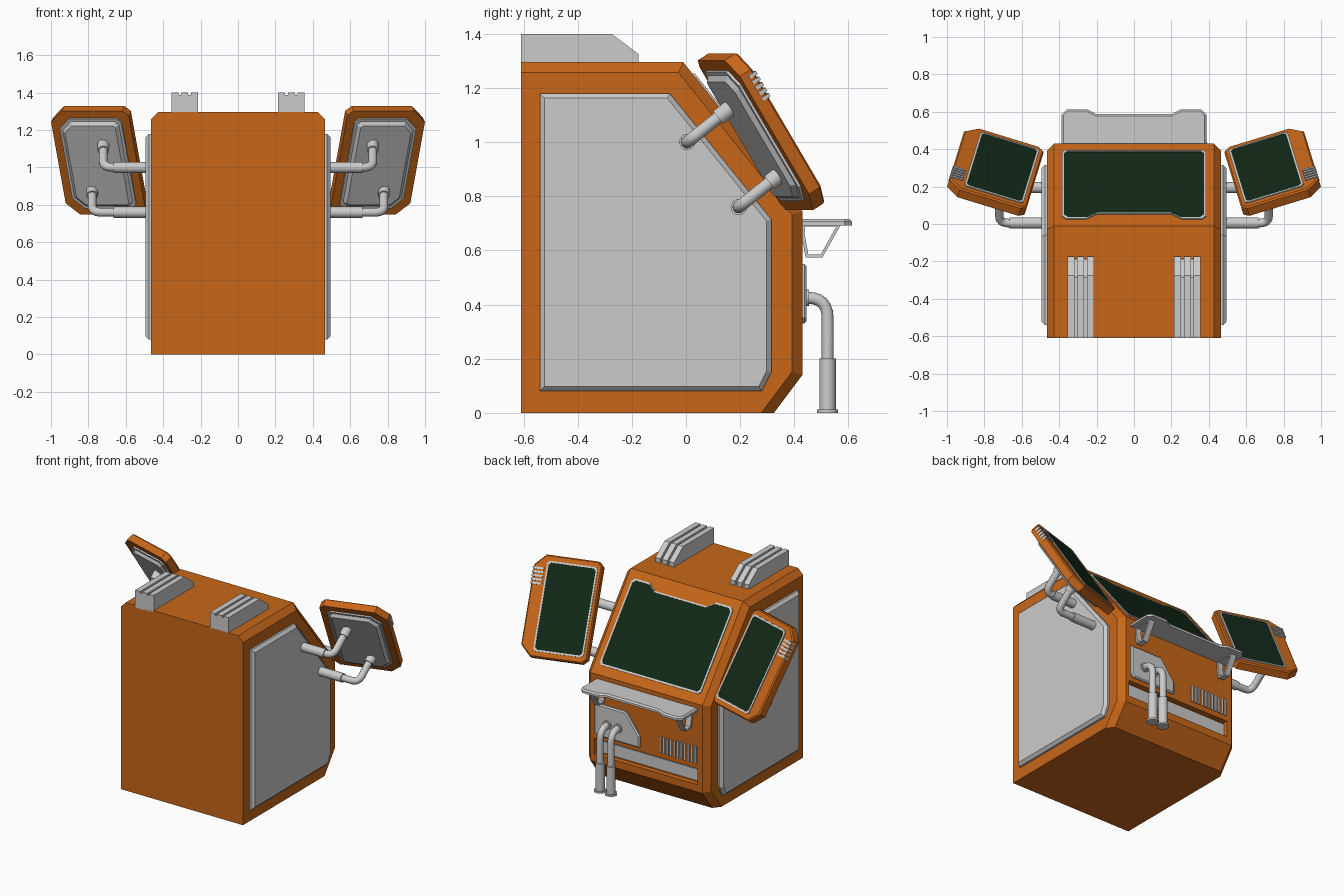
import bpy, bmesh, math
from mathutils import Matrix, Vector

if "Cube" in bpy.data.objects:
    bpy.data.objects.remove(bpy.data.objects["Cube"])


def material(name, rgb):
    m = bpy.data.materials.new(name)
    m.diffuse_color = (*rgb, 1)
    m.use_nodes = True
    m.node_tree.nodes["Principled BSDF"].inputs["Base Color"].default_value = m.diffuse_color
    return m


ORANGE = material("orange_paint", (0.58, 0.135, 0.01))
GLASS = material("dark_green_glass", (0.006, 0.022, 0.009))


def frame(x, y, z, o=(0, 0, 0)):
    m = Matrix((x, y, z)).transposed().to_4x4()
    m.translation = o
    return m


SIDE = frame((0, 1, 0), (0, 0, 1), (1, 0, 0))       # profile in y,z extruded along x
BACK = frame((-1, 0, 0), (0, 0, 1), (0, 1, 0))      # profile in -x,z extruded along y
FLAT = Matrix.Identity(4)


def finish(name, bm, mat=None, mirror=False):
    bmesh.ops.recalc_face_normals(bm, faces=bm.faces)
    me = bpy.data.meshes.new(name)
    bm.to_mesh(me)
    bm.free()
    ob = bpy.data.objects.new(name, me)
    bpy.context.collection.objects.link(ob)
    if mat:
        me.materials.append(mat)
    if mirror:
        ob.modifiers.new("mirror", 'MIRROR')
    return ob


def prism(name, pts, z0, z1, m=FLAT, mat=None, mirror=False, bevel=0, hole=None):
    """Extruded outline, optionally with a bevelled top rim or a matching hole."""
    bm = bmesh.new()
    n = len(pts)
    loops = [[bm.verts.new((x, y, z)) for x, y in p]
             for p in ([pts, hole] if hole else [pts]) for z in (z0, z1)]
    pairs = [(0, 1), (2, 3), (0, 2), (1, 3)] if hole else [(0, 1)]
    for a, b in pairs:
        for i in range(n):
            j = (i + 1) % n
            bm.faces.new((loops[a][i], loops[a][j], loops[b][j], loops[b][i]))
    if not hole:
        bm.faces.new(loops[0])
        cap = bm.faces.new(loops[1])
        if bevel:
            bmesh.ops.recalc_face_normals(bm, faces=bm.faces)
            bmesh.ops.bevel(bm, geom=list(cap.edges), offset=bevel, segments=1,
                            profile=0.5, affect='EDGES')
    bm.transform(m)
    return finish(name, bm, mat, mirror)


def rect(x0, x1, y0, y1, c=(0, 0, 0, 0)):
    """Rectangle with corner cuts: right-top, left-top, left-bottom, right-bottom."""
    a, b, d, e = c
    p = [(x1, y1 - a), (x1 - a, y1), (x0 + b, y1), (x0, y1 - b),
         (x0, y0 + d), (x0 + d, y0), (x1 - e, y0), (x1, y0 + e)]
    return list(dict.fromkeys(p))


def scaled(pts, d):
    """Shrink an outline by about d on every side."""
    xs, ys = [p[0] for p in pts], [p[1] for p in pts]
    cx, cy = (min(xs) + max(xs)) / 2, (min(ys) + max(ys)) / 2
    kx, ky = 1 - 2 * d / (max(xs) - min(xs)), 1 - 2 * d / (max(ys) - min(ys))
    return [(cx + (x - cx) * kx, cy + (y - cy) * ky) for x, y in pts]


def tube(name, path, r, mirror=False, bend=0.05):
    """Round pipe along a path with softened corners."""
    v = [Vector(p) for p in path]
    pts = [v[0]]
    for a, b, c in zip(v, v[1:], v[2:]):
        p, q = b + (a - b).normalized() * bend, b + (c - b).normalized() * bend
        pts += [p.lerp(b, t / 6).lerp(b.lerp(q, t / 6), t / 6) for t in range(7)]
    pts.append(v[-1])
    cu = bpy.data.curves.new(name, 'CURVE')
    cu.dimensions = '3D'
    cu.bevel_depth, cu.bevel_resolution, cu.use_fill_caps = r, 6, True
    s = cu.splines.new('POLY')
    s.points.add(len(pts) - 1)
    for sp, p in zip(s.points, pts):
        sp.co = (*p, 1)
    tmp = bpy.data.objects.new(name, cu)
    me = bpy.data.meshes.new_from_object(tmp)
    bpy.data.objects.remove(tmp)
    bm = bmesh.new()
    bm.from_mesh(me)
    bmesh.ops.remove_doubles(bm, verts=bm.verts, dist=1e-5)
    ob = finish(name, bm, None, mirror)
    bpy.ops.object.select_all(action='DESELECT')
    ob.select_set(True)
    bpy.context.view_layer.objects.active = ob
    bpy.ops.object.shade_smooth_by_angle(angle=math.radians(40))
    return ob


# Cabinet body, with chamfered long edges and a slot cut in the control side
profile = [(-0.61, 0), (0.325, 0), (0.43, 0.14), (0.43, 0.745), (-0.01, 1.295), (-0.61, 1.295)]
body = prism("cabinet_body", profile, -0.465, 0.465, SIDE, ORANGE)
bm = bmesh.new()
bm.from_mesh(body.data)
rim = []
for e in bm.edges:
    a, b = (w.co for w in e.verts)
    if abs(a.x - b.x) < 1e-4 and max(a.z, b.z) > 0.01 and max(a.y, b.y) > -0.6:
        rim.append(e)
bmesh.ops.bevel(bm, geom=rim, offset=0.038, segments=1, profile=0.5, affect='EDGES')
bm.to_mesh(body.data)
bm.free()
cutter = prism("slot_cutter", rect(-0.40, 0.39, 0.19, 0.30), 0.395, 0.5, BACK)
cutter.hide_render = True
cutter.hide_set(True)
cut = body.modifiers.new("slot", 'BOOLEAN')
cut.operation, cut.object, cut.solver = 'DIFFERENCE', cutter, 'EXACT'
prism("slot_panel", rect(-0.395, 0.385, 0.205, 0.285), 0.38, 0.41, BACK)

# Side panels
panel = [(-0.54, 0.08), (0.28, 0.08), (0.315, 0.15), (0.315, 0.715), (-0.06, 1.18), (-0.54, 1.18)]
prism("side_panel", panel, 0.45, 0.495, SIDE, None, True, 0.018)

# Roof vents
def vent(h):
    return [(-0.61, 1.28), (-0.175 - h, 1.28), (-0.175 - h, 1.325 - h),
            (-0.275 - h, 1.40 - h), (-0.61, 1.40 - h)]
prism("vent_base", vent(0.012), 0.218, 0.352, SIDE, None, True)
for i in range(3):
    x = 0.214 + i * 0.052
    prism("vent_ridge", vent(0), x, x + 0.038, SIDE, None, True)

# Main sloped screen
u = Vector((0, -0.44, 0.55)).normalized()
n = Vector((0, u.z, -u.y))
slope = frame((-1, 0, 0), u, n, (0, 0.21, 1.02))
half = [(0.20, 0.256), (0.255, 0.296), (0.365, 0.296), (0.385, 0.275), (0.385, -0.272), (0.37, -0.29)]
outline = half + [(-x, y) for x, y in reversed(half)]
prism("main_screen_frame", outline, -0.02, 0.007, slope, hole=scaled(outline, 0.012))
prism("main_screen_glass", scaled(outline, 0.008), -0.015, 0.003, slope, GLASS)

# Swivel monitors: local +x points inward, +y up, +z toward the viewer
t, k = math.radians(17), math.radians(31.6)
ax = Vector((-math.cos(t), -math.sin(t), 0))
up = Vector((math.sin(t) * math.sin(k), -math.cos(t) * math.sin(k), math.cos(k)))
mon = frame(ax, up, ax.cross(up), (0.743, 0.285, 1.04))
back = frame(-ax, up, up.cross(ax), (0.743, 0.285, 1.04))
shell = rect(-0.22, 0.22, -0.325, 0.325, (0.03, 0.07, 0.07, 0.03))
prism("monitor_shell", shell, -0.028, 0.028, mon, ORANGE, True, 0.008)
rear = rect(-0.175, 0.175, -0.28, 0.28, (0.06, 0.025, 0.025, 0.06))
prism("monitor_rear_plate", rear, 0.02, 0.038, back, None, True)
prism("monitor_rear_panel", scaled(rear, 0.012), 0.03, 0.055, back, None, True, 0.02)
scr = rect(-0.135, 0.195, -0.287, 0.287, (0.015,) * 4)
prism("monitor_screen_frame", scr, 0.02, 0.034, mon, None, True, hole=scaled(scr, 0.011))
prism("monitor_screen_glass", scaled(scr, 0.007), 0.02, 0.031, mon, GLASS, True)
for i in range(5):
    y = 0.13 + i * 0.024
    prism("monitor_rib", rect(-0.223, -0.15, y, y + 0.014), 0.0, 0.034, mon, None, True)

# Monitor arms: wall sleeve, bent pipe and end socket
for x, y, z in ((0.72, 0.005, 1.0), (0.78, 0.195, 0.76)):
    d = Vector((0, 0.145, 0.115)).normalized()
    e = Vector((x, y, z))
    tube("arm_sleeve", [(0.45, y, z), (0.665, y, z)], 0.03, True)
    tube("arm_pipe", [(0.6, y, z), e, e + d * 0.18], 0.023, True)
    tube("arm_socket", [e + d * 0.145, e + d * 0.215], 0.031, True)

# Shelf with raised ears and brackets
hs = [(0.20, 0.587), (0.25, 0.613), (0.36, 0.613), (0.388, 0.585), (0.388, 0.42)]
shelf = hs + [(-x, y) for x, y in reversed(hs)]
prism("shelf", shelf, 0.692, 0.716, FLAT, None, False, 0.01)
br = [(0.425, 0.70), (0.425, 0.66), (0.442, 0.573), (0.503, 0.573), (0.575, 0.70)]
hole = [(0.44, 0.688), (0.438, 0.66), (0.452, 0.584), (0.497, 0.584), (0.555, 0.688)]
prism("shelf_bracket", br, 0.31, 0.35, SIDE, None, True, hole=hole)

# Pipe plate and the two drop pipes
plate = [(-0.39, 0.35), (-0.37, 0.33), (-0.045, 0.33), (-0.045, 0.41), (-0.15, 0.55), (-0.39, 0.55)]
prism("pipe_plate", plate, 0.42, 0.445, BACK, None, False, 0.008)
for x in (0.205, 0.288):
    tube("drop_pipe_collar", [(x, 0.43, 0.425), (x, 0.455, 0.425)], 0.031)
    tube("drop_pipe", [(x, 0.43, 0.425), (x, 0.523, 0.425), (x, 0.523, 0.1)], 0.022, bend=0.075)
    tube("drop_pipe_sleeve", [(x, 0.523, 0.005), (x, 0.523, 0.2)], 0.03)
    tube("drop_pipe_foot", [(x, 0.523, 0), (x, 0.523, 0.012)], 0.039)

# Grille slats
for i in range(11):
    x = 0.10 + i * 0.0268
    prism("grille_slat", rect(x, x + 0.015, 0.335, 0.45), 0.42, 0.437, BACK)
